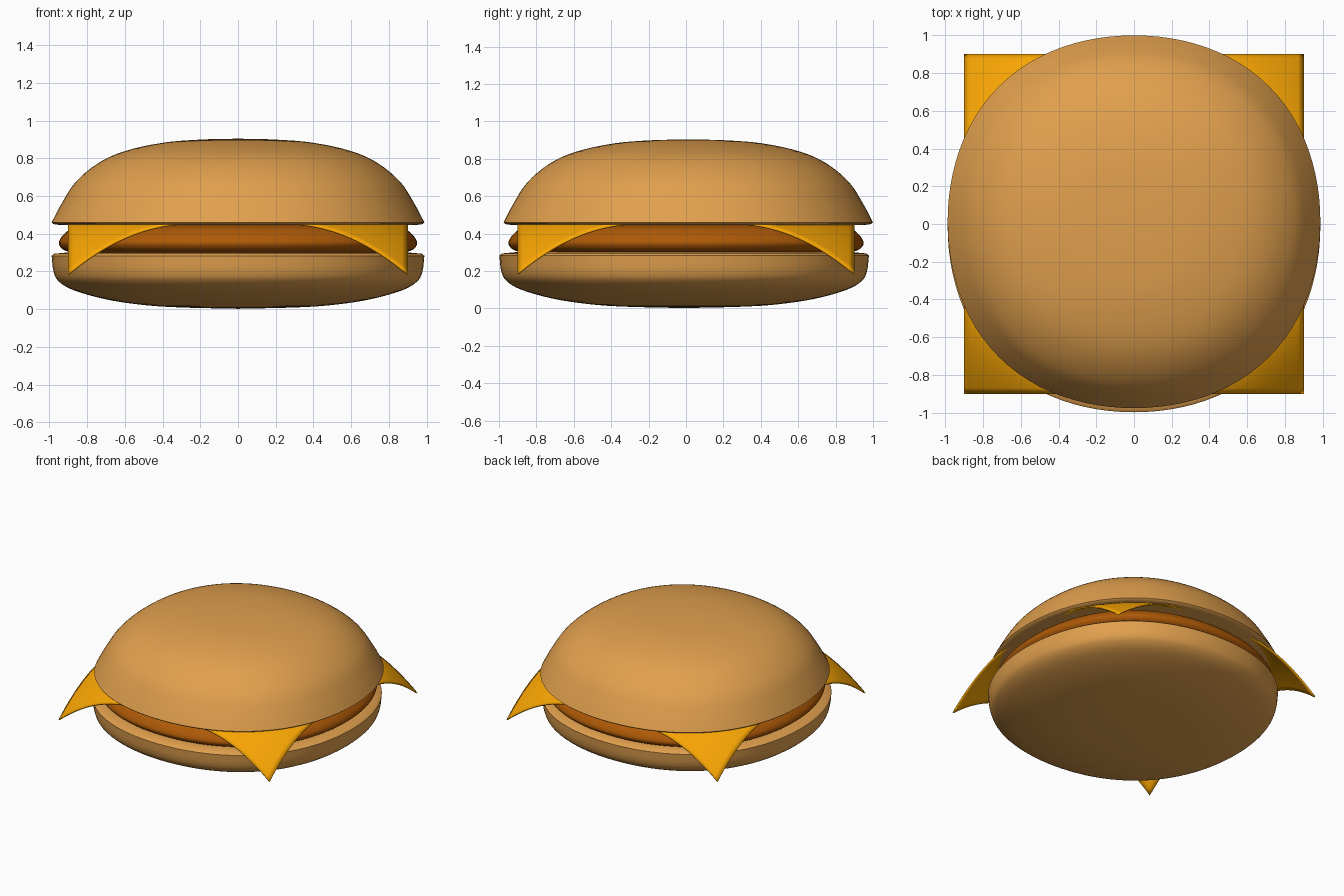
import bpy, bmesh, math
from mathutils import Vector

if "Cube" in bpy.data.objects:
    bpy.data.objects.remove(bpy.data.objects["Cube"])


def material(name, color):
    m = bpy.data.materials.new(name)
    m.diffuse_color = (*color, 1)
    m.use_nodes = True
    m.node_tree.nodes["Principled BSDF"].inputs["Base Color"].default_value = m.diffuse_color
    return m


def finish(name, bm, mat, angle=40):
    bmesh.ops.recalc_face_normals(bm, faces=bm.faces)
    me = bpy.data.meshes.new(name)
    bm.to_mesh(me)
    bm.free()
    ob = bpy.data.objects.new(name, me)
    bpy.context.collection.objects.link(ob)
    me.materials.append(mat)
    bpy.ops.object.select_all(action='DESELECT')
    ob.select_set(True)
    bpy.context.view_layer.objects.active = ob
    bpy.ops.object.shade_smooth_by_angle(angle=math.radians(angle))
    return ob


def smooth_curve(pts, n=4):
    # Catmull-Rom through the profile points
    p = [Vector(q) for q in pts]
    p = [2 * p[0] - p[1]] + p + [2 * p[-1] - p[-2]]
    out = []
    for a, b, c, d in zip(p, p[1:], p[2:], p[3:]):
        for i in range(n):
            t = i / n
            out.append(0.5 * (2 * b + (c - a) * t + (2 * a - 5 * b + 4 * c - d) * t**2
                              + (3 * b - a - 3 * c + d) * t**3))
    return out + [p[-2]]


def lathe(name, profile, mat, y=0.0, square=0.013, steps=96):
    # Revolved profile, slightly squared so the diagonals are wider
    bm = bmesh.new()
    vs = [bm.verts.new((max(r, 0), 0, z)) for r, z in profile]
    es = [bm.edges.new(e) for e in zip(vs, vs[1:])]
    bmesh.ops.spin(bm, geom=vs + es, cent=(0, 0, 0), axis=(0, 0, 1),
                   angle=math.tau, steps=steps, use_duplicate=False)
    bmesh.ops.remove_doubles(bm, verts=bm.verts, dist=1e-4)
    for v in bm.verts:
        k = 1 + square * (1 - math.cos(4 * math.atan2(v.co.y, v.co.x)))
        v.co = (v.co.x * k, v.co.y * k + y, v.co.z)
    return finish(name, bm, mat)


bun = material("bun", (0.75, 0.35, 0.075))
meat = material("meat", (0.42, 0.1, 0.002))
yellow = material("cheese", (0.95, 0.38, 0.001))

# Bottom bun: rounded base, flat cut top
base = smooth_curve([(0, 0.002), (0.3, 0.009), (0.5, 0.022), (0.7, 0.052), (0.87, 0.1),
                     (0.95, 0.147), (0.978, 0.2), (0.988, 0.283)])
lathe("bottom_bun", base + [Vector((0.975, 0.294)), Vector((0.9, 0.301)), Vector((0, 0.301))],
      bun, y=-0.01)

# Patty: disc with bulging rim
rim = smooth_curve([(0.86, 0.295), (0.92, 0.312), (0.945, 0.335), (0.948, 0.36),
                    (0.925, 0.395), (0.88, 0.43), (0.82, 0.445)])
lathe("patty", [Vector((0, 0.295))] + rim + [Vector((0, 0.445))], meat)

# Top bun: dome with flat underside
dome = smooth_curve([(0.988, 0.46), (0.935, 0.56), (0.86, 0.675), (0.74, 0.775),
                     (0.6, 0.838), (0.4, 0.882), (0.2, 0.899), (0, 0.904)])
lathe("top_bun", [Vector((0, 0.447)), Vector((0.95, 0.447)), Vector((0.978, 0.451))] + dome,
      bun, y=0.012)

# Cheese slice: square sheet with drooping corners
bm = bmesh.new()
bmesh.ops.create_grid(bm, x_segments=60, y_segments=60, size=0.9)
for v in bm.verts:
    r = math.hypot(v.co.x, v.co.y)
    v.co.z = 0.459 - 0.27 * (max(r - 0.94, 0) / 0.333) ** 1.45
cheese = finish("cheese_slice", bm, yellow)
solid = cheese.modifiers.new("thickness", 'SOLIDIFY')
solid.thickness = 0.01
solid.offset = -1
